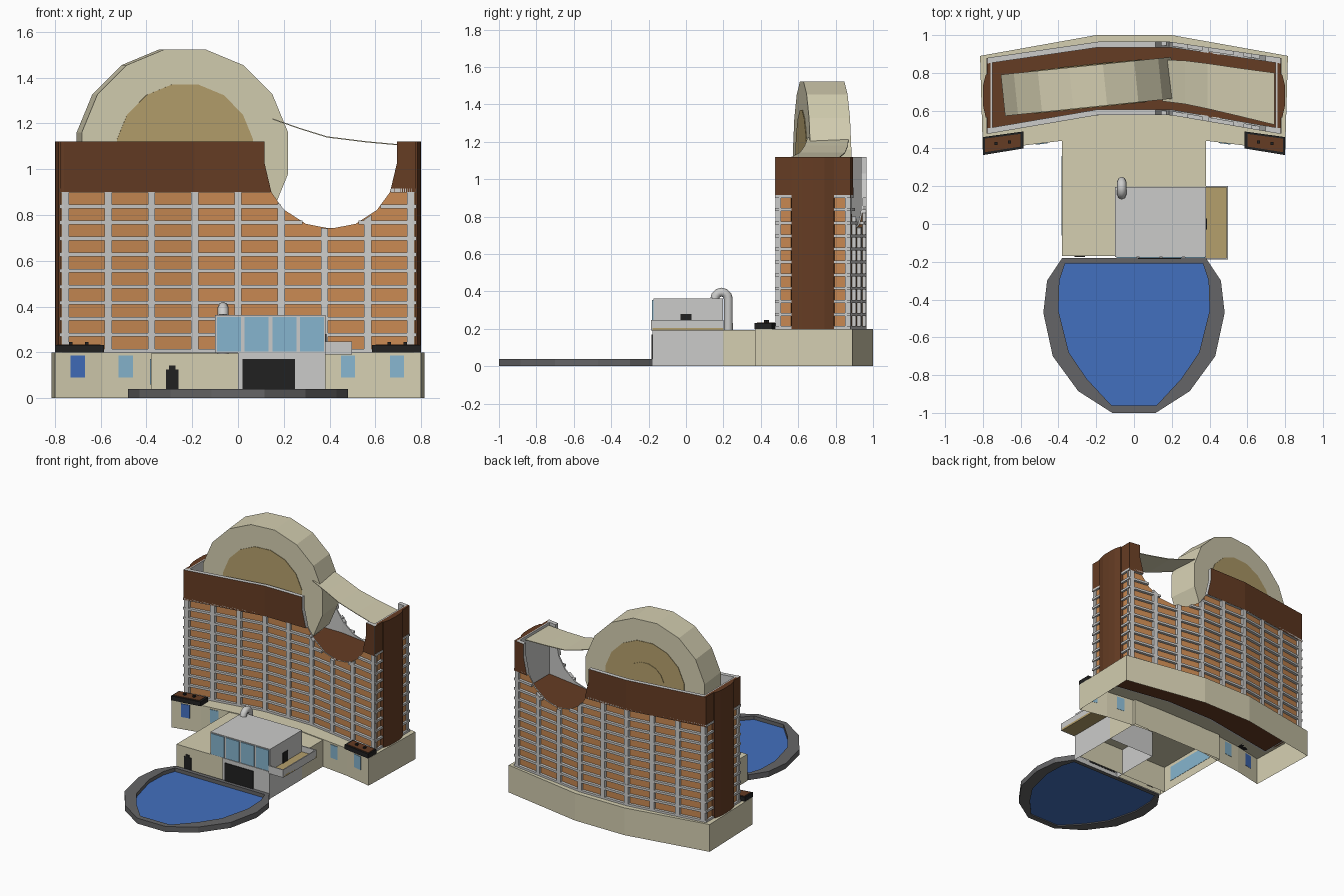
import bpy, bmesh, math
from mathutils import Matrix

if "Cube" in bpy.data.objects:
    bpy.data.objects.remove(bpy.data.objects["Cube"])

COL = {
    "brown": (0.13, 0.045, 0.017), "orange": (0.58, 0.25, 0.085),
    "light_gray": (0.60, 0.60, 0.59), "cream": (0.66, 0.62, 0.44),
    "tan": (0.46, 0.35, 0.15), "blue": (0.055, 0.16, 0.52),
    "glass": (0.24, 0.46, 0.62), "dark_gray": (0.13, 0.13, 0.135),
    "black": (0.015, 0.015, 0.015),
}
MAT = {}
for k, c in COL.items():
    MAT[k] = bpy.data.materials.new(k)
    MAT[k].diffuse_color = (*c, 1)


def finish(name, bm, *mats):
    bmesh.ops.recalc_face_normals(bm, faces=bm.faces)
    me = bpy.data.meshes.new(name)
    bm.to_mesh(me)
    bm.free()
    for m in mats:
        me.materials.append(MAT[m])
    ob = bpy.data.objects.new(name, me)
    bpy.context.collection.objects.link(ob)
    return ob


def prism(name, pts, z0, z1, mat, open_bottom=False):
    """Vertical prism over a plan outline."""
    bm = bmesh.new()
    f = bm.faces.new([bm.verts.new((x, y, z1)) for x, y in pts])
    r = bmesh.ops.extrude_face_region(bm, geom=[f], use_keep_orig=True)
    low = [v for v in r["geom"] if isinstance(v, bmesh.types.BMVert)]
    for v in low:
        v.co.z = z0
    ob_faces = [g for g in r["geom"] if isinstance(g, bmesh.types.BMFace)]
    if open_bottom:
        bmesh.ops.delete(bm, geom=ob_faces, context='FACES_ONLY')
    return finish(name, bm, mat)


def box(name, x0, x1, y0, y1, z0, z1, mat, open_bottom=False):
    return prism(name, [(x0, y0), (x1, y0), (x1, y1), (x0, y1)], z0, z1, mat, open_bottom)


def lerp(table):
    def f(x):
        for (xa, ya), (xb, yb) in zip(table, table[1:]):
            if x <= xb or xb == table[-1][0]:
                return ya + (yb - ya) * (x - xa) / (xb - xa)
    return f


def sheet(bm, xs, zb, zt, y_at, t, outer=0, rest=0):
    """Curved wall: columns from zb up to zt(x, mid), thickened by t in y."""
    fs = []
    for a, b in zip(xs, xs[1:]):
        m = (a + b) / 2
        ta, tb = zt(a, m), zt(b, m)
        if max(ta, tb) <= zb + 1e-4:
            continue
        co = [(a, zb), (b, zb), (b, max(tb, zb)), (a, max(ta, zb))]
        f = bm.faces.new([bm.verts.new((x, y_at(x), z)) for x, z in co])
        f.material_index = outer
        fs.append(f)
    vs = list({v for f in fs for v in f.verts})
    n0 = set(bm.faces)
    bmesh.ops.remove_doubles(bm, verts=vs, dist=1e-5)
    fs = [f for f in fs if f.is_valid]
    old = set(bm.faces)
    r = bmesh.ops.extrude_face_region(bm, geom=fs, use_keep_orig=True)
    for g in r["geom"]:
        if isinstance(g, bmesh.types.BMVert):
            g.co.y += t
    for f in bm.faces:
        if f not in old:
            f.material_index = rest


# ---- round notch through the tower
NX, NZ, NR, TOP, BAND = 0.405, 1.03, 0.29, 1.12, 0.90


def notch(x, m, cap=TOP):
    if abs(m - NX) >= NR:
        return cap
    return min(cap, NZ - math.sqrt(max(0, NR * NR - (x - NX) ** 2)))


dxb = math.sqrt(NR ** 2 - (NZ - BAND) ** 2)
offs = [NR * math.sin(math.radians(a)) for a in (0, 22, 44)] + [dxb, NR]
XS = sorted({-0.775, -0.19, 0.19, 0.775} | {NX + s * o for o in offs for s in (-1, 1)})
front = lerp([(-0.775, 0.477), (-0.19, 0.577), (0.19, 0.577), (0.775, 0.477)])
back = lerp([(-0.775, 0.88), (-0.19, 0.965), (0.19, 0.965), (0.775, 0.88)])
ROWS = [0.207 + 0.07 * k for k in range(11)]

# ---- tower facades with balcony grid, front and back
for side, f, s in (("front", front, 1), ("back", back, -1)):
    bm = bmesh.new()
    sheet(bm, XS, BAND, notch, f, 0.03 * s, 0, 1)
    finish(side + "_top_band", bm, "brown", "light_gray")
    bm = bmesh.new()
    sheet(bm, XS, 0.2, lambda x, m: notch(x, m, BAND), lambda x: f(x) + 0.02 * s, 0.01 * s, 0, 1)
    finish(side + "_wall", bm, "orange", "light_gray")
    bm = bmesh.new()
    for z in ROWS:
        spans = [(-0.775, 0.775)]
        if z > NZ - NR:
            w = math.sqrt(NR ** 2 - (NZ - z) ** 2)
            spans = [(-0.775, NX - w), (NX + w, 0.775)]
        for a, b in spans:
            xs = [a] + [x for x in (-0.19, 0.19) if a < x < b] + [b]
            sheet(bm, xs, z - 0.008, lambda x, m: z + 0.008, f, 0.022 * s)
    for k in range(9):
        x = -0.755 + k * 0.18875
        sheet(bm, [x - 0.016, x + 0.016], 0.2, lambda q, m: notch(q, m, BAND), f, 0.022 * s)
    finish(side + "_balcony_grid", bm, "light_gray")

# ---- tower ends: wall, balcony slabs, rounded pillar
for n, s in (("left", -1), ("right", 1)):
    box(n + "_end_wall", s * 0.755, s * 0.765, 0.49, 0.87, 0.2, BAND, "orange")
    box(n + "_end_band", s * 0.76, s * 0.777, 0.478, 0.879, BAND, TOP, "brown")
    box(n + "_end_lining", s * 0.75, s * 0.76, 0.50, 0.86, 0.74, TOP, "light_gray")
    for z in ROWS:
        box(n + "_end_slab", s * 0.76, s * 0.78, 0.478, 0.879, z - 0.008, z + 0.008, "light_gray")
    prism(n + "_pillar", [(s * x, y) for x, y in
          ((0.76, 0.56), (0.785, 0.565), (0.798, 0.62), (0.80, 0.68), (0.798, 0.74), (0.785, 0.79), (0.76, 0.795))],
          0.2, TOP, "brown")

# ---- inner roof deck
BX = (-0.76, -0.19, 0.19, 0.76)
prism("roof_deck", [(x, front(x) + 0.025) for x in BX] + [(x, back(x) - 0.025) for x in BX[::-1]],
      0.735, 0.742, "brown")
prism("tower_base", [(x, front(x) + 0.025) for x in BX] + [(x, back(x) - 0.025) for x in BX[::-1]],
      0.188, 0.194, "brown")


# ---- big wheel on the roof
def disc(name, r, depth, off, mat, n=16):
    bm = bmesh.new()
    M = (Matrix.Translation((-0.243, 0.728, 1.07)) @ Matrix.Rotation(math.radians(5.9), 4, 'Z')
         @ Matrix.Translation((0, off, 0)) @ Matrix.Rotation(math.pi / 2, 4, 'X')
         @ Matrix.Rotation(math.pi / n, 4, 'Z'))
    bmesh.ops.create_cone(bm, cap_ends=True, segments=n, radius1=r, radius2=r, depth=depth, matrix=M)
    finish(name, bm, mat)


disc("wheel", 0.462, 0.22, 0, "cream")
disc("wheel_front_disc", 0.305, 0.006, -0.111, "tan")
disc("wheel_back_disc", 0.305, 0.006, 0.111, "tan")
disc("wheel_back_hub", 0.15, 0.006, 0.114, "tan")

# ---- curved ramp from wheel across the notch
bm = bmesh.new()
rows = []
for x, ya, yb, z in ((0.15, 0.65, 0.87, 1.222), (0.27, 0.635, 0.865, 1.18), (0.39, 0.61, 0.85, 1.143),
                     (0.56, 0.57, 0.825, 1.122), (0.745, 0.525, 0.80, 1.105)):
    rows.append((bm.verts.new((x, ya, z)), bm.verts.new((x, yb, z))))
for p, q in zip(rows, rows[1:]):
    bm.faces.new((p[0], q[0], q[1], p[1]))
r = bmesh.ops.extrude_face_region(bm, geom=list(bm.faces), use_keep_orig=True)
for g in r["geom"]:
    if isinstance(g, bmesh.types.BMVert):
        g.co.z -= 0.005
finish("ramp", bm, "cream")

# ---- podium, open below
PF = [(-0.80, 0.37), (-0.59, 0.415), (-0.2, 0.463), (0.2, 0.463), (0.59, 0.415), (0.80, 0.37)]
prism("podium", PF + [(0.815, 0.89), (0.2, 1.0), (-0.2, 1.0), (-0.815, 0.89)], 0, 0.2, "cream", True)
pod = lerp(PF)
for x, m in ((-0.70, "blue"), (-0.49, "glass"), (0.48, "glass"), (0.695, "glass")):
    bm = bmesh.new()
    sheet(bm, [x - 0.031, x + 0.031], 0.09, lambda q, w: 0.187, lambda q: pod(q) - 0.004, 0.006)
    finish("podium_window", bm, m)
# corner planters with rim lamps
for s in (-1, 1):
    prism("planter", [(s * 0.585, 0.40), (s * 0.80, 0.365), (s * 0.80, 0.46), (s * 0.585, 0.49)], 0.2, 0.232, "black")
    prism("planter_top", [(s * 0.60, 0.41), (s * 0.79, 0.38), (s * 0.79, 0.452), (s * 0.60, 0.477)], 0.23, 0.235, "brown")
    for x, y in ((0.66, 0.435), (0.73, 0.425)):
        box("planter_knob", s * x - 0.008, s * x + 0.008, y - 0.008, y + 0.008, 0.234, 0.246, "black")

# ---- entrance annex
box("annex", -0.38, 0.38, -0.125, 0.465, 0, 0.195, "cream", True)
prism("annex_front", [(-0.38, -0.125), (-0.38, -0.17), (0.0, -0.17), (0.0, -0.125)], 0, 0.195, "cream", True)
box("annex_side_window", -0.384, -0.378, -0.06, 0.36, 0.06, 0.17, "glass")
box("annex_door", -0.315, -0.26, -0.175, -0.168, 0.03, 0.125, "black")
box("annex_door_head", -0.302, -0.273, -0.175, -0.168, 0.125, 0.142, "black")
# lobby block with big panes
box("lobby_base", 0.0, 0.382, -0.18, 0.197, 0, 0.2, "light_gray", True)
box("lobby_upper", -0.10, 0.382, -0.175, 0.197, 0.197, 0.362, "light_gray")
for k in range(4):
    x = -0.092 + k * 0.121
    box("lobby_pane", x, x + 0.105, -0.181, -0.174, 0.203, 0.355, "glass")
box("lobby_door", 0.02, 0.25, -0.185, -0.178, 0.03, 0.17, "black")
box("lobby_side_door", 0.38, 0.386, -0.03, 0.03, 0.2, 0.28, "black")
# side terrace tray
box("terrace_floor", 0.38, 0.498, -0.18, 0.2, 0.19, 0.205, "tan")
box("terrace_front", 0.38, 0.498, -0.188, -0.18, 0.19, 0.247, "light_gray")
box("terrace_back", 0.38, 0.498, 0.192, 0.2, 0.19, 0.247, "light_gray")
box("terrace_side", 0.49, 0.498, -0.18, 0.192, 0.19, 0.247, "light_gray")

# ---- bent vent pipe
cu = bpy.data.curves.new("vent_pipe", 'CURVE')
cu.dimensions = '3D'
cu.bevel_depth, cu.bevel_resolution, cu.use_fill_caps = 0.024, 2, True
path = [(0.226, 0.19)] + [(0.19 + 0.036 * math.cos(a * math.pi / 6), 0.36 + 0.036 * math.sin(a * math.pi / 6))
                          for a in range(7)]
sp = cu.splines.new('POLY')
sp.points.add(len(path) - 1)
for p, (y, z) in zip(sp.points, path):
    p.co = (-0.065, y, z, 1)
cu.materials.append(MAT["light_gray"])
bpy.context.collection.objects.link(bpy.data.objects.new("vent_pipe", cu))

# ---- pool: rim ring and water
half = [(0.38, -0.18), (0.46, -0.30), (0.48, -0.47), (0.43, -0.70), (0.295, -0.885), (0.115, -1.0)]
inner = [(0.365, -0.21), (0.395, -0.30), (0.40, -0.46), (0.345, -0.68), (0.25, -0.82), (0.12, -0.96)]
full = lambda h: h + [(-x, y) for x, y in h[::-1]]
O, I = full(half), full(inner)
bm = bmesh.new()
ring = [[bm.verts.new((x, y, z)) for x, y in P] for P, z in ((O, 0), (O, 0.04), (I, 0.04), (I, 0.0))]
n = len(O)
for a in range(4):
    for i in range(n):
        A, B, j = ring[a], ring[(a + 1) % 4], (i + 1) % n
        bm.faces.new((A[i], A[j], B[j], B[i]))
finish("pool_rim", bm, "dark_gray")
prism("pool_water", I, 0.008, 0.014, "blue")

for m in bpy.data.materials:
    if m.users and not m.is_grease_pencil:
        m.use_nodes = True
        m.node_tree.nodes["Principled BSDF"].inputs["Base Color"].default_value = m.diffuse_color
